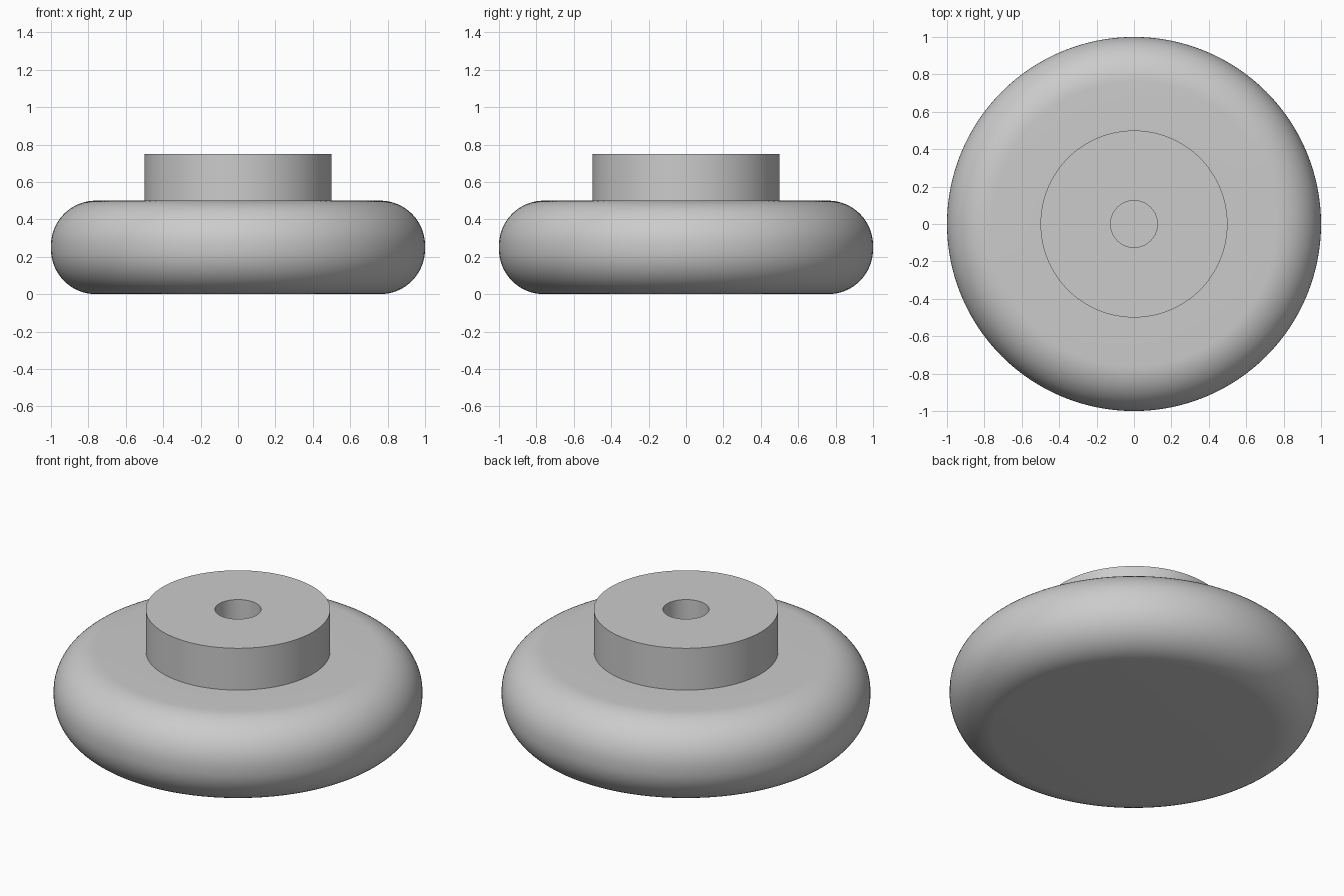
import bpy, bmesh, math

cube = bpy.data.objects.get("Cube")
if cube:
    bpy.data.objects.remove(cube, do_unlink=True)

SEGMENTS = 128
EDGE_RADIUS = 0.24
HEIGHT = 0.5

grey = bpy.data.materials.new("light grey")
grey.use_nodes = True
colour = (0.6, 0.6, 0.6, 1)
grey.diffuse_color = colour
grey.node_tree.nodes["Principled BSDF"].inputs["Base Color"].default_value = colour


def lathe(name, profile):
    """Turn (radius, height) points around z; points on the axis become poles."""
    bm = bmesh.new()
    verts = [bm.verts.new((r, 0, z)) for r, z in profile]
    edges = [bm.edges.new(pair) for pair in zip(verts, verts[1:])]
    bmesh.ops.spin(bm, geom=verts + edges, axis=(0, 0, 1), cent=(0, 0, 0),
                   angle=math.tau, steps=SEGMENTS, use_merge=True)
    bmesh.ops.remove_doubles(bm, verts=bm.verts, dist=0.0001)
    bmesh.ops.recalc_face_normals(bm, faces=bm.faces)
    mesh = bpy.data.meshes.new(name)
    bm.to_mesh(mesh)
    bm.free()
    obj = bpy.data.objects.new(name, mesh)
    bpy.context.collection.objects.link(obj)
    mesh.materials.append(grey)
    bpy.ops.object.select_all(action='DESELECT')
    obj.select_set(True)
    bpy.context.view_layer.objects.active = obj
    bpy.ops.object.shade_smooth_by_angle(angle=math.radians(30))
    return obj


def rounded_corner(z, start):
    """Quarter-circle of the rim, from the given angle in degrees."""
    angles = [math.radians(start + 90 * i / 16) for i in range(17)]
    return [(1 - EDGE_RADIUS + EDGE_RADIUS * math.cos(a),
             z + EDGE_RADIUS * math.sin(a)) for a in angles]


# Whole turned body: rounded disc, raised hub and blind centre bore
disc = [(0, 0)] + rounded_corner(EDGE_RADIUS, -90) + rounded_corner(HEIGHT - EDGE_RADIUS, 0)
hub = [(0.5, HEIGHT), (0.5, 0.75), (0.125, 0.75)]
bore = [(0.125, 0.25), (0, 0.25)]
lathe("rounded_knob", disc + hub + bore)
